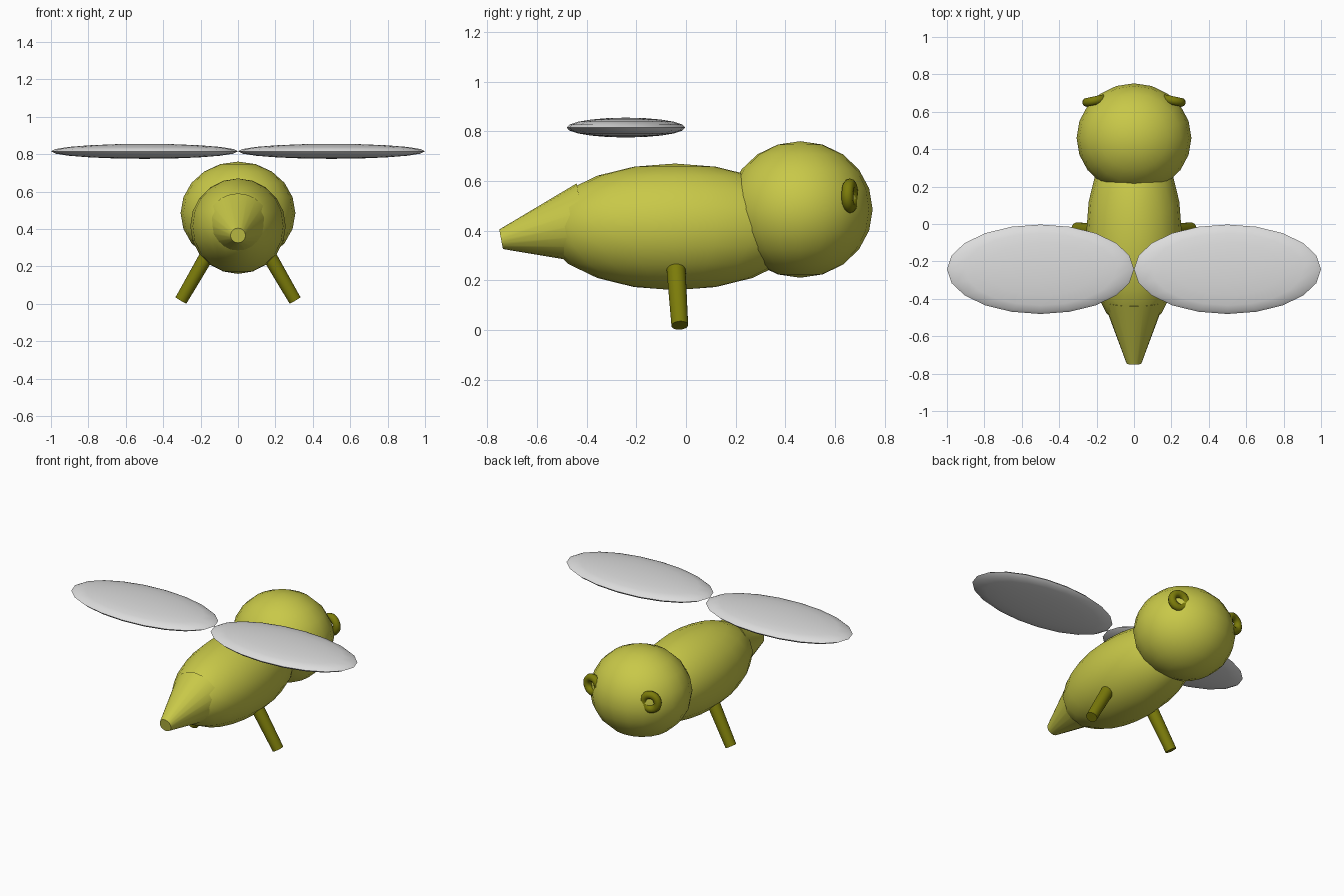
import bpy, math
from mathutils import Vector

if "Cube" in bpy.data.objects:
    bpy.data.objects.remove(bpy.data.objects["Cube"])


def material(name, rgb):
    m = bpy.data.materials.new(name)
    m.diffuse_color = (*rgb, 1)
    m.use_nodes = True
    m.node_tree.nodes["Principled BSDF"].inputs["Base Color"].default_value = m.diffuse_color
    return m


olive = material("light olive", (0.58, 0.58, 0.065))
dark = material("dark olive", (0.2, 0.2, 0.003))
pale = material("pale grey", (0.72, 0.72, 0.72))


def finish(name, mat):
    ob = bpy.context.object
    ob.name = name
    ob.data.materials.append(mat)
    bpy.ops.object.transform_apply(location=False, rotation=True, scale=True)
    bpy.ops.object.shade_smooth_by_angle(angle=math.radians(45))
    return ob


def ellipsoid(name, loc, radii, mat):
    bpy.ops.mesh.primitive_uv_sphere_add(segments=20, ring_count=10, location=loc)
    bpy.context.object.scale = radii
    return finish(name, mat)


def tapered_rod(name, a, b, ra, rb, sides, mat):
    a, b = Vector(a), Vector(b)
    d = b - a
    bpy.ops.mesh.primitive_cone_add(vertices=sides, radius1=ra, radius2=rb,
                                    depth=d.length, location=(a + b) / 2,
                                    rotation=d.to_track_quat('Z', 'Y').to_euler())
    return finish(name, mat)


# body, head and tail
ellipsoid("body", (0, -0.045, 0.415), (0.255, 0.53, 0.255), olive)
ellipsoid("head", (0, 0.46, 0.485), (0.307, 0.292, 0.275), olive)
tapered_rod("tail", (0, -0.745, 0.365), (0, -0.41, 0.428), 0.04, 0.165, 20, olive)

for side, s in (("left", -1), ("right", 1)):
    # wing
    ellipsoid(side + "_wing", (s * 0.5, -0.242, 0.815), (0.5, 0.239, 0.04), pale)
    # leg
    tapered_rod(side + "_leg", (s * 0.305, -0.025, 0.018), (s * 0.13, -0.045, 0.32),
                0.034, 0.04, 20, dark)
    # ring-shaped eye
    bpy.ops.mesh.primitive_torus_add(major_radius=0.046, minor_radius=0.024,
                                     major_segments=20, minor_segments=10,
                                     location=(s * 0.208, 0.66, 0.54),
                                     rotation=(math.pi / 2, 0, -s * math.radians(12)))
    finish(side + "_eye", dark)
